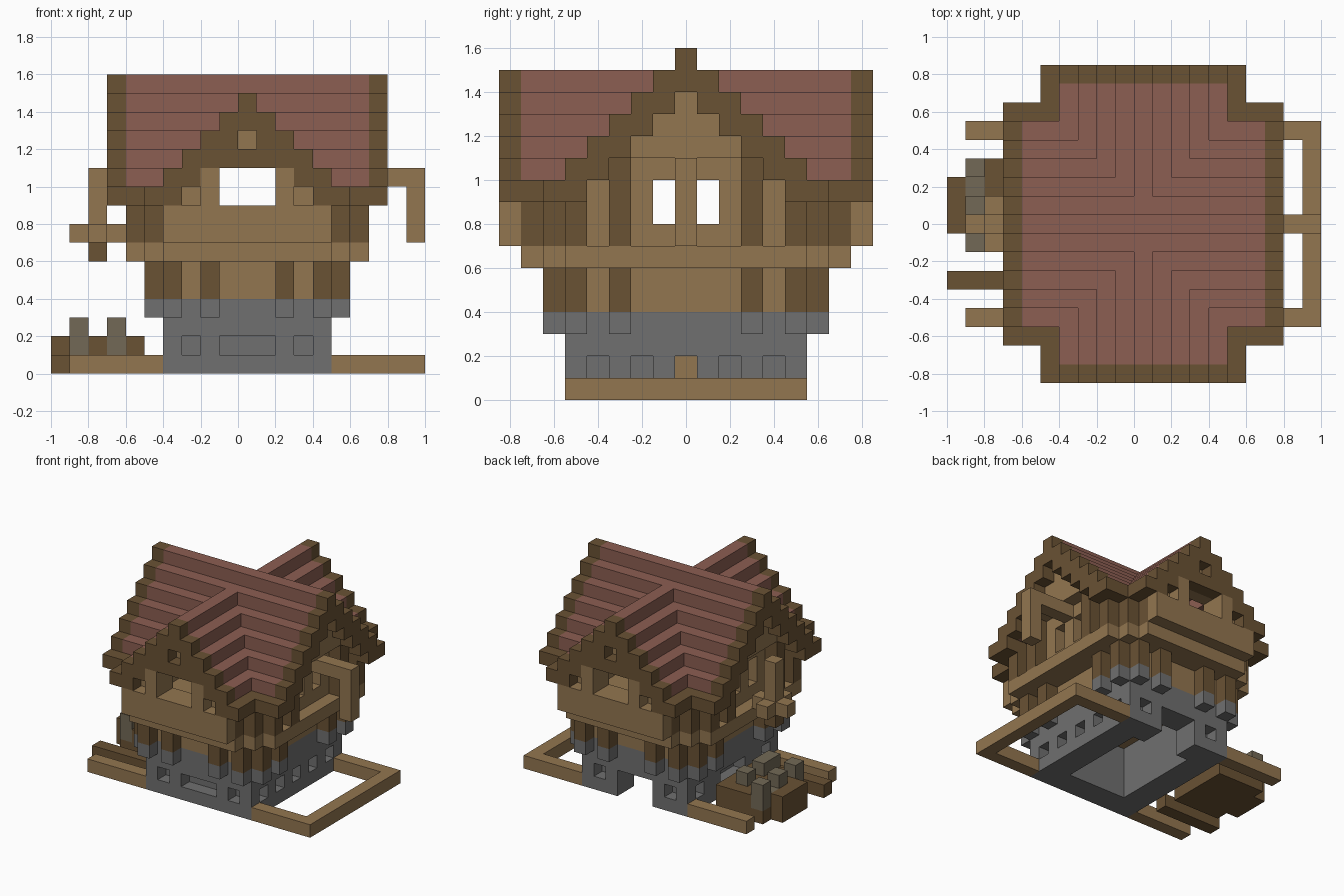
import bpy, bmesh
from mathutils import Vector

cube = bpy.data.objects.get("Cube")
if cube:
    bpy.data.objects.remove(cube)

S = 0.1          # block size
blocks = {}      # (i, j, k) -> part name


def material(name, rgb):
    m = bpy.data.materials.new(name)
    m.use_nodes = True
    m.diffuse_color = (*rgb, 1)
    m.node_tree.nodes["Principled BSDF"].inputs["Base Color"].default_value = (*rgb, 1)
    return m


light = material("light wood", (0.290, 0.180, 0.080))
dark = material("dark wood", (0.144, 0.084, 0.034))
red = material("red tiles", (0.263, 0.112, 0.084))
stone = material("grey stone", (0.160, 0.160, 0.160))
bark = material("grey bark", (0.171, 0.141, 0.093))


def box(part, i, j, k):
    """Fill an inclusive block range; part None carves it away."""
    for x in range(i[0], i[1] + 1):
        for y in range(j[0], j[1] + 1):
            for z in range(k[0], k[1] + 1):
                if part:
                    blocks[x, y, z] = part
                else:
                    blocks.pop((x, y, z), None)


def mirrored(part, i, j, k):
    """Box repeated on all four sides of the centre."""
    for a in (i, (-i[1], -i[0])):
        for b in (j, (-j[1], -j[0])):
            box(part, a, b, k)


def column(part, i, j, k):
    mirrored(part, (i, i), (j, j), k)


# Stone base: hollow, with a back doorway and shallow window recesses
box("stone_base", (-4, 4), (-5, 5), (0, 3))
box(None, (-2, 2), (-3, 3), (0, 3))
box(None, (-1, 1), (4, 5), (0, 1))
column(None, 3, 5, (1, 1))
box(None, (-1, 1), (-5, -5), (1, 1))
column(None, 4, 4, (1, 1))
for j in (-2, 0, 2):
    box(None, (4, 4), (j, j), (1, 1))
box(None, (-4, -4), (-1, 1), (1, 1))
box("side_inset", (3, 3), (0, 0), (1, 1))

# Middle storey with corbelled logs
box("middle_wall", (-4, 4), (-5, 5), (4, 5))
for i, j in ((4, 6), (2, 6), (5, 5), (5, 3)):
    column("stone_brackets", i, j, (3, 3))
    column("middle_logs", i, j, (4, 5))


# Upper storey: stepped-corner floor plan
def in_plan(i, j):
    i, j = abs(i), abs(j)
    return (i <= 4 and j <= 7) or (i <= 5 and j <= 6) or (i <= 6 and j <= 5)


near = (-1, 0, 1)
for i in range(-6, 7):
    for j in range(-7, 8):
        if not in_plan(i, j):
            continue
        blocks[i, j, 6] = "upper_floor"
        if all(in_plan(i + a, j + b) for a in near for b in near):
            continue
        top = max(12 - abs(i), 13 - abs(j))
        for k in range(7, top + 1):
            blocks[i, j, k] = "upper_wall"

# Recessed side bays
for j in ((-2, 2), (4, 4)):
    mirrored(None, (6, 6), j, (7, 10))
mirrored("upper_wall", (5, 5), (-4, 4), (7, 10))

# Projecting front and back walls with window posts
mirrored("gable_parapet", (-4, 4), (8, 8), (7, 8))
column("window_posts", 2, 8, (9, 10))

# Upper logs
for i, j, top in ((4, 7, 8), (5, 6, 9), (6, 5, 9), (6, 3, 10)):
    column("upper_logs", i, j, (7, top))

# Windows
mirrored(None, (-1, 1), (7, 8), (9, 10))
mirrored(None, (5, 6), (1, 1), (8, 9))

# Crossed stepped roofs, two blocks thick, open where they meet
for i in range(-7, 8):
    for j in range(-8, 9):
        a, b = abs(i), abs(j)
        for d in (0, 1):
            k = 15 - b - d
            if b <= 6 and k >= 9 and not k <= 12 - a:
                blocks[i, j, k] = "roof_trim" if a == 7 or k == 9 else "roof_tiles"
            k = 14 - a - d
            if a <= 5 and k >= 9 and not (k <= 13 - b and a <= 6):
                blocks[i, j, k] = "roof_trim" if b == 8 or k == 9 else "roof_tiles"
mirrored("roof_trim", (-1, 1), (8, 8), (11, 11))

# Hoist beam on one side
box("hoist_beam", (6, 9), (0, 0), (10, 10))
box("hoist_post", (9, 9), (0, 0), (7, 9))

# Hanging lamp on the other side
box("lamp_post", (-8, -8), (0, 0), (7, 10))
box("lamp_arms", (-9, -7), (0, 0), (7, 7))
box("lamp_arms", (-8, -8), (-1, 1), (7, 7))
box("lamp_foot", (-8, -8), (0, 0), (6, 6))

# Ground rails
for j in (-5, 5):
    box("yard_fence", (5, 9), (j, j), (0, 0))
    box("side_rails", (-9, -5), (j, j), (0, 0))
box("yard_fence", (9, 9), (-5, 5), (0, 0))

# Log pile
box("loose_log", (-10, -6), (-3, -3), (0, 0))
box("log_pile", (-9, -6), (-1, 3), (0, 1))
box("log_pile", (-10, -10), (0, 2), (0, 1))
box("upright_logs", (-9, -9), (1, 3), (1, 1))
for i, j in ((-9, -1), (-9, 1), (-9, 3), (-7, 0), (-7, 2)):
    box("upright_logs", (i, i), (j, j), (1, 2))
box("upright_logs", (-7, -7), (-1, -1), (1, 2))

colours = {
    "stone_base": stone, "stone_brackets": stone, "roof_tiles": red,
    "roof_trim": dark, "middle_logs": dark, "upper_logs": dark,
    "lamp_foot": dark, "loose_log": dark, "log_pile": dark, "upright_logs": bark,
}


def build(part):
    """Skin the exposed sides of a part's blocks and merge flat faces."""
    bm = bmesh.new()
    verts = {}

    def vert(p):
        key = tuple(round(c) for c in p)
        if key not in verts:
            x, y, z = key
            verts[key] = bm.verts.new((x * S, (y - 0.5) * S, z * S))
        return verts[key]

    for cell, owner in blocks.items():
        if owner != part:
            continue
        for axis in range(3):
            for sign in (0, 1):
                n = list(cell)
                n[axis] += 2 * sign - 1
                if tuple(n) in blocks:
                    continue
                u, v = Vector(), Vector()
                u[(axis + 1) % 3] = v[(axis + 2) % 3] = 1
                o = Vector(cell)
                o[axis] += sign
                loop = [o, o + u, o + u + v, o + v]
                if not sign:
                    loop.reverse()
                bm.faces.new([vert(p) for p in loop])
    bmesh.ops.dissolve_limit(bm, angle_limit=0.01, verts=bm.verts, edges=bm.edges)
    mesh = bpy.data.meshes.new(part)
    bm.to_mesh(mesh)
    bm.free()
    mesh.materials.append(colours.get(part, light))
    bpy.context.collection.objects.link(bpy.data.objects.new(part, mesh))


for part in sorted(set(blocks.values())):
    build(part)
